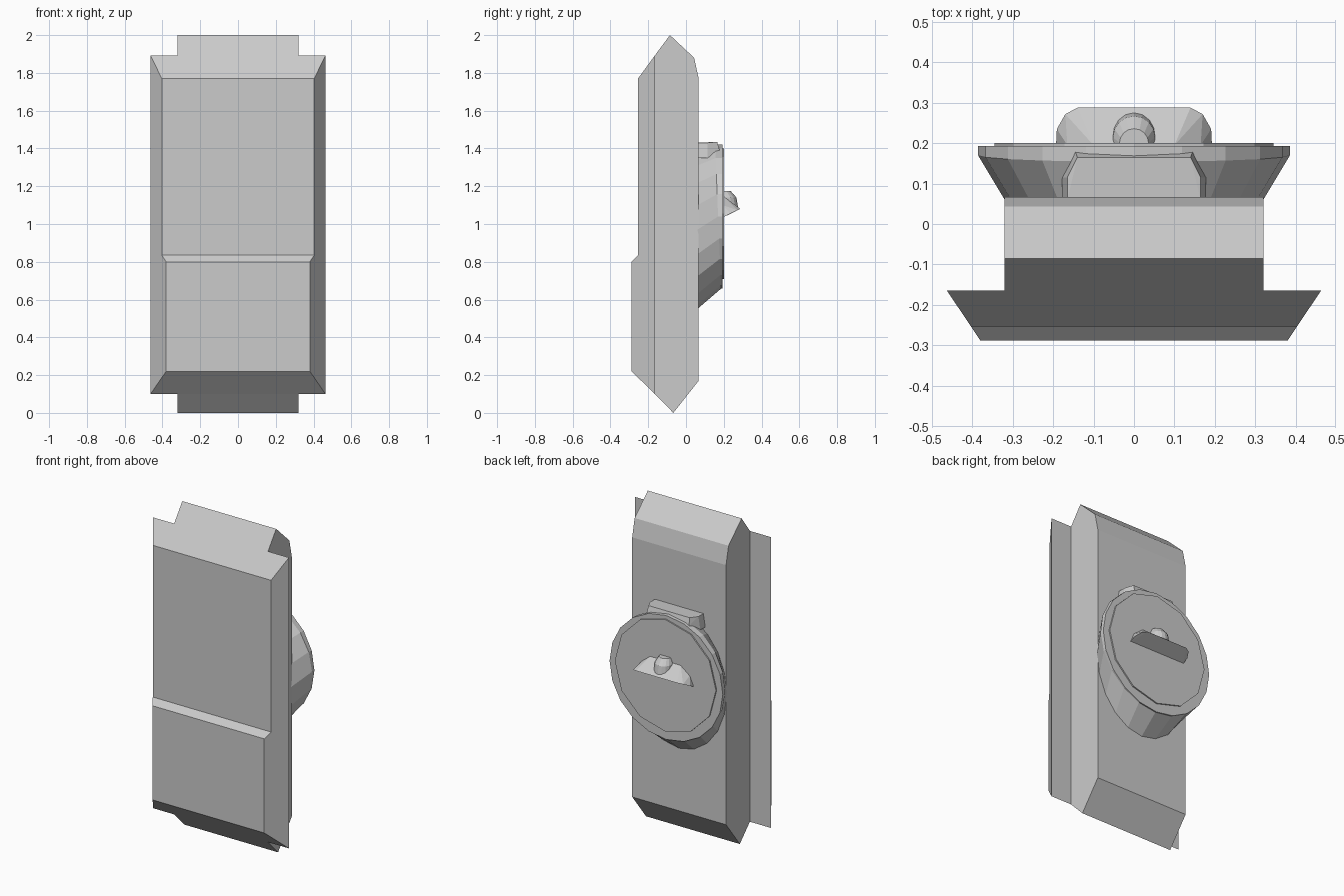
import bpy, bmesh
from math import sin, cos, tau

if "Cube" in bpy.data.objects:
    bpy.data.objects.remove(bpy.data.objects["Cube"])


def finish(name, bm):
    bmesh.ops.recalc_face_normals(bm, faces=bm.faces)
    mesh = bpy.data.meshes.new(name)
    bm.to_mesh(mesh)
    bm.free()
    obj = bpy.data.objects.new(name, mesh)
    bpy.context.collection.objects.link(obj)
    return obj


def loft(name, rings):
    """Skin a stack of equal-length closed rings and cap both ends."""
    bm = bmesh.new()
    vs = [[bm.verts.new(p) for p in ring] for ring in rings]
    n = len(vs[0])
    for a, b in zip(vs, vs[1:]):
        for i in range(n):
            j = (i + 1) % n
            bm.faces.new((a[i], a[j], b[j], b[i]))
    bm.faces.new(vs[0])
    bm.faces.new(vs[-1])
    return finish(name, bm)


def hull(name, points, mirror=True):
    """Convex solid around points, mirrored in x."""
    bm = bmesh.new()
    for x, y, z in points:
        bm.verts.new((x, y, z))
        if mirror:
            bm.verts.new((-x, y, z))
    bmesh.ops.convex_hull(bm, input=bm.verts)
    bmesh.ops.dissolve_limit(bm, angle_limit=0.01, verts=bm.verts, edges=bm.edges)
    return finish(name, bm)


def ring(y, rx, rz, zc, n=20, tilt=0.0):
    return [(rx * cos(tau * i / n), y - tilt * sin(tau * i / n),
             zc + rz * sin(tau * i / n)) for i in range(n)]


# Body core behind the front plate
core = [(-0.165, 1.892), (-0.085, 2.0), (0.043, 1.88), (0.067, 1.77),
        (0.067, 0.17), (-0.067, 0.0), (-0.165, 0.10)]
loft("body", [[(x, y, z) for y, z in core] for x in (-0.32, 0.32)])

# Wider front plate whose sides slope in toward the front, with a step
plate = [(-0.165, 1.892), (-0.165, 0.10), (-0.288, 0.22), (-0.288, 0.80),
         (-0.254, 0.835), (-0.254, 1.77)]
half = lambda y: 0.463 + (y + 0.165) * 0.67
loft("front_plate", [[(s * half(y), y, z) for y, z in plate] for s in (-1, 1)])

# Round housing on the back, its foot reaching lower than the rim
loft("dial_housing", [ring(0.06, 0.32, 0.42, 0.97),
                      ring(0.170, 0.386, 0.382, 1.04, tilt=0.016),
                      ring(0.193, 0.386, 0.382, 1.04)])

# Slightly raised cover disc
loft("dial_cover", [ring(y, 0.345, 0.345, 1.055, 12) for y in (0.185, 0.201)])

# Tab on top of the housing
hull("top_tab", [(0.178, 0.06, 1.35), (0.178, 0.115, 1.35), (0.165, 0.06, 1.43),
                 (0.14, 0.165, 1.435), (0.165, 0.115, 1.43), (0.145, 0.178, 1.39)])

# Wedge-shaped grip on the cover
hull("grip", [(0.193, 0.195, 1.035), (0.191, 0.235, 1.055), (0.17, 0.272, 1.073),
              (0.14, 0.288, 1.08), (0.165, 0.195, 1.10), (0.10, 0.195, 1.15)])

# Rounded thumb knob on the grip
pts = []
for r, y, z in ((0.055, 0.222, 1.08), (0.052, 0.215, 1.14), (0.036, 0.2, 1.175)):
    pts += [(r * cos(tau * i / 16), y + r * sin(tau * i / 16), z) for i in range(5)]
    pts.append((r, 0.195, z))
hull("thumb_knob", pts)
